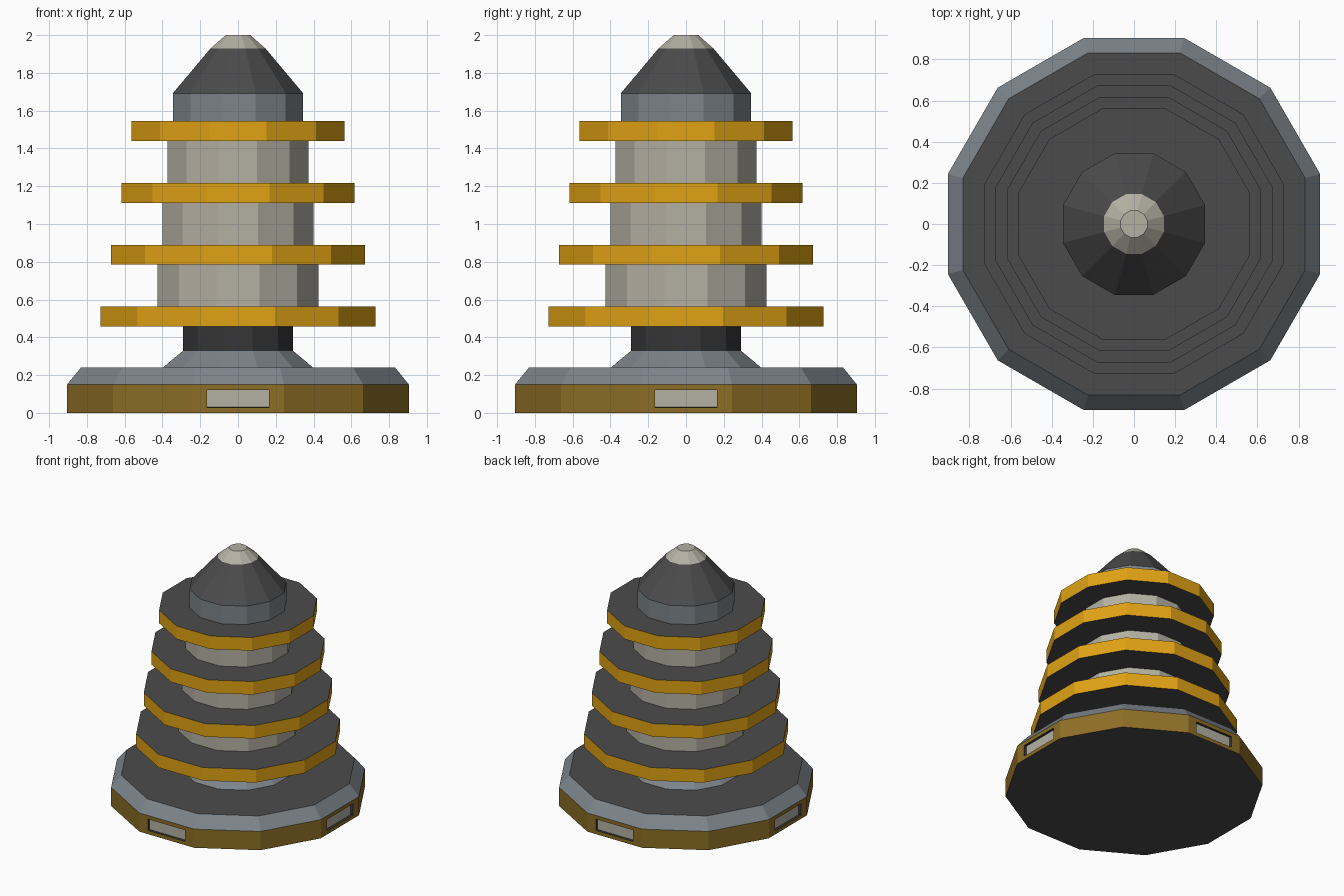
import bpy, bmesh, math
from mathutils import Vector

cube = bpy.data.objects.get("Cube")
if cube:
    bpy.data.objects.remove(cube, do_unlink=True)

SIDES = 12


def material(name, rgb):
    """Flat colour from 0-255 display values."""
    linear = [((c / 255 + 0.055) / 1.055) ** 2.4 for c in rgb] + [1.0]
    mat = bpy.data.materials.new(name)
    mat.use_nodes = True
    mat.diffuse_color = linear
    mat.node_tree.nodes["Principled BSDF"].inputs["Base Color"].default_value = linear
    return mat


dark = material("dark grey", (75, 75, 75))
black = material("charcoal", (54, 54, 54))
steel = material("blue grey", (125, 133, 139))
light = material("pale grey", (180, 176, 163))
orange = material("orange", (224, 162, 20))
brown = material("olive brown", (140, 110, 38))


def stack(name, profile, bands, cap, recess=None):
    """Twelve-sided solid from (apothem, z) rings, one material per band."""
    mats = list(dict.fromkeys([*bands, cap, *(recess or [])]))
    bm = bmesh.new()
    rings = []
    for apothem, z in profile:
        r = apothem / math.cos(math.pi / SIDES)
        angles = [(i + 0.5) * math.tau / SIDES for i in range(SIDES)]
        rings.append([bm.verts.new((r * math.cos(a), r * math.sin(a), z)) for a in angles])
    for low, high, mat in zip(rings, rings[1:], bands):
        for i in range(SIDES):
            j = (i + 1) % SIDES
            bm.faces.new((low[i], low[j], high[j], high[i])).material_index = mats.index(mat)
    bm.faces.new(rings[0][::-1]).material_index = mats.index(cap)
    bm.faces.new(rings[-1]).material_index = mats.index(cap)
    bm.normal_update()
    if recess:
        cut_windows(bm, mats.index(recess[0]), mats.index(recess[1]))
    mesh = bpy.data.meshes.new(name)
    bm.to_mesh(mesh)
    bm.free()
    for mat in mats:
        mesh.materials.append(mat)
    obj = bpy.data.objects.new(name, mesh)
    bpy.context.collection.objects.link(obj)
    return obj


def cut_windows(bm, panel, wall):
    """Sink a slot with a pale back into the four axis-facing walls."""
    walls = [f for f in bm.faces
             if abs(f.normal.z) < 0.01 and max(abs(f.normal.x), abs(f.normal.y)) > 0.99]
    for face in walls:
        normal = face.normal.copy()
        side = normal.cross(Vector((0, 0, 1)))
        bmesh.ops.inset_individual(bm, faces=[face], thickness=0.042)
        for v in face.verts:
            along = v.co.dot(side)
            v.co += side * (math.copysign(0.165, along) - along)
        rim = bmesh.ops.inset_individual(bm, faces=[face], thickness=0.0005, depth=-0.02)
        for f in rim["faces"]:
            f.material_index = wall
        face.material_index = panel


# Base with four window slots, and the pedestal above it
stack("base", [(0.905, 0), (0.905, 0.15), (0.832, 0.24)], [brown, steel], dark,
      recess=(light, black))
stack("pedestal_flare", [(0.4, 0.238), (0.29, 0.33)], [steel], dark)
stack("pedestal_neck", [(0.29, 0.328), (0.29, 0.47)], [black], black)

# Four tapering discs with the column sections between them
PITCH, THICK = 0.327, 0.105
for i in range(4):
    z = 0.458 + i * PITCH
    r = 0.727 - i * 0.0547
    stack(f"disc_{i + 1}", [(r, z), (r, z + THICK)], [orange], dark)
    if i < 3:
        r = 0.426 - i * 0.026
        stack(f"column_{i + 1}", [(r, z + THICK - 0.01), (r, z + PITCH + 0.01)], [light], light)

# Collar, cone roof and pale tip
stack("collar", [(0.345, 1.535), (0.345, 1.692)], [steel], steel)
stack("cone_roof", [(0.345, 1.692), (0.145, 1.93)], [dark], dark)
stack("tip", [(0.145, 1.93), (0.065, 2.0)], [light], light)
